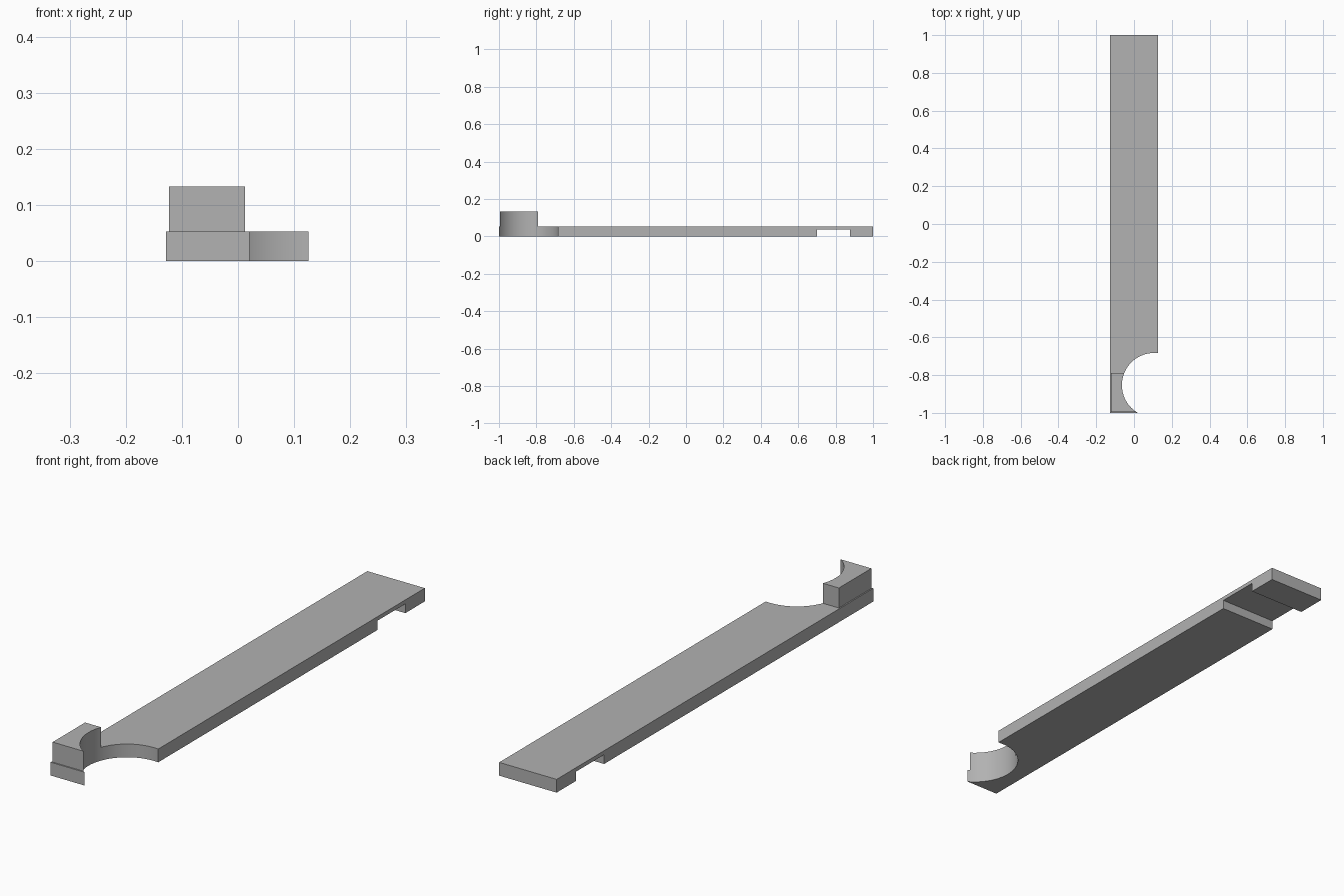
import bpy, bmesh
from mathutils import Matrix

cube = bpy.data.objects.get("Cube")
if cube:
    bpy.data.objects.remove(cube, do_unlink=True)

grey = bpy.data.materials.new("plain grey")
grey.use_nodes = True
colour = (0.445, 0.445, 0.445, 1)
grey.diffuse_color = colour
grey.node_tree.nodes["Principled BSDF"].inputs["Base Color"].default_value = colour


def make_object(name, bm):
    bmesh.ops.recalc_face_normals(bm, faces=bm.faces)
    mesh = bpy.data.meshes.new(name)
    bm.to_mesh(mesh)
    bm.free()
    mesh.materials.append(grey)
    obj = bpy.data.objects.new(name, mesh)
    bpy.context.collection.objects.link(obj)
    return obj


def extrude_side_profile(name, profile, x0, x1):
    """Sweep a (y, z) outline across the width."""
    bm = bmesh.new()
    face = bm.faces.new([bm.verts.new((x0, y, z)) for y, z in profile])
    swept = bmesh.ops.extrude_face_region(bm, geom=[face])["geom"]
    verts = [v for v in swept if isinstance(v, bmesh.types.BMVert)]
    bmesh.ops.translate(bm, verts=verts, vec=(x1 - x0, 0, 0))
    return make_object(name, bm)


# Long flat bar with a shallow slot across its underside
thick = 0.053
bar = extrude_side_profile("long_bar", [
    (-1, 0), (0.70, 0), (0.70, 0.037), (0.877, 0.037),
    (0.877, 0), (1, 0), (1, thick), (-1, thick)], -0.128, 0.126)

# Raised block on the front end
block = extrude_side_profile("raised_block", [
    (-0.995, thick), (-0.79, thick), (-0.79, 0.133), (-0.995, 0.133)], -0.123, 0.1)

# Round scoop through both parts
bm = bmesh.new()
bmesh.ops.create_cone(bm, cap_ends=True, segments=96, radius1=0.17, radius2=0.17,
                      depth=1, matrix=Matrix.Translation((0.106, -0.853, 0)))
cutter = make_object("scoop_cutter", bm)
cutter.hide_render = True

for part in (bar, block):
    cut = part.modifiers.new("scoop", "BOOLEAN")
    cut.operation = "DIFFERENCE"
    cut.solver = "EXACT"
    cut.object = cutter
    bpy.ops.object.select_all(action="DESELECT")
    part.select_set(True)
    bpy.context.view_layer.objects.active = part
    bpy.ops.object.modifier_apply(modifier=cut.name)
    bpy.ops.object.shade_smooth_by_angle()

bpy.data.objects.remove(cutter, do_unlink=True)
